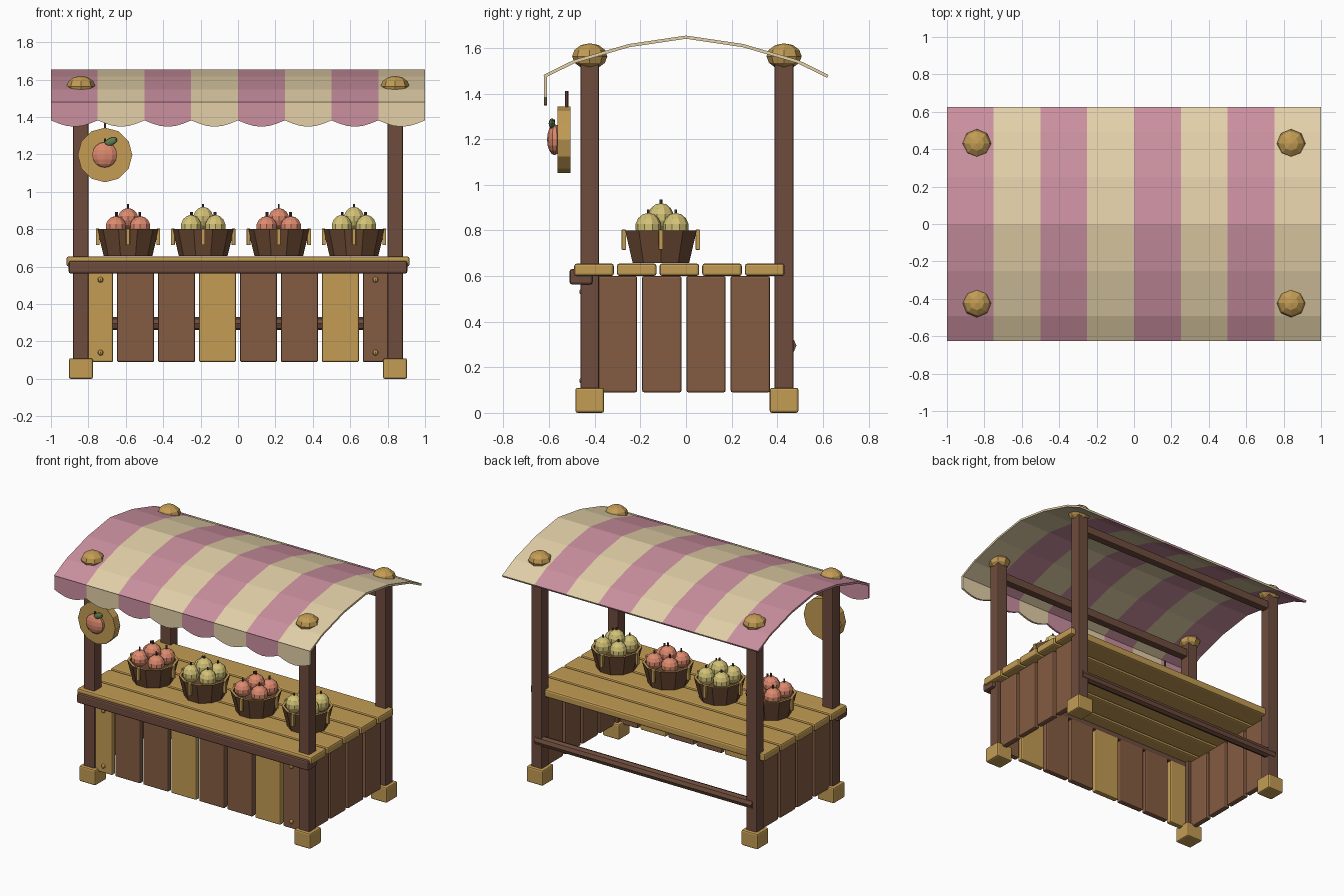
import bpy, bmesh
from math import sin, cos, pi, radians

if "Cube" in bpy.data.objects:
    bpy.data.objects.remove(bpy.data.objects["Cube"])


def mat(name, hexcode):
    def lin(c):
        return c / 12.92 if c <= 0.04045 else ((c + 0.055) / 1.055) ** 2.4
    m = bpy.data.materials.new(name)
    m.diffuse_color = [lin(int(hexcode[i:i + 2], 16) / 255) for i in (0, 2, 4)] + [1]
    m.use_nodes = True
    m.node_tree.nodes["Principled BSDF"].inputs["Base Color"].default_value = m.diffuse_color
    return m


GOLD = mat("light_wood", "C39C54")
DARK = mat("dark_wood", "6E4C3D")
BROWN = mat("brown_wood", "855C42")
WEAVE = mat("basket_wood", "6B4932")
PINK = mat("pink_cloth", "CB90A0")
CREAM = mat("cream_cloth", "E3D0A8")
RED = mat("red_fruit", "DD8A6E")
YELLOW = mat("yellow_fruit", "D3C277")
GREEN = mat("leaf_green", "5F8050")
STEM = mat("stem_brown", "5A4030")


def make(name, bm, *mats):
    bmesh.ops.recalc_face_normals(bm, faces=bm.faces)
    me = bpy.data.meshes.new(name)
    bm.to_mesh(me)
    bm.free()
    for m in mats:
        me.materials.append(m)
    ob = bpy.data.objects.new(name, me)
    bpy.context.collection.objects.link(ob)
    return ob


def box(name, x, y, z, m, bevel=0.01):
    """Bevelled box from (min, max) ranges."""
    bm = bmesh.new()
    bmesh.ops.create_cube(bm, size=1)
    for v in bm.verts:
        v.co = [r[0] + (c + 0.5) * (r[1] - r[0]) for c, r in zip(v.co, (x, y, z))]
    ob = make(name, bm, m)
    if bevel:
        b = ob.modifiers.new("bevel", "BEVEL")
        b.width, b.segments = bevel, 2
    return ob


def ball(name, loc, scale, m, seg=8, rings=6):
    bm = bmesh.new()
    bmesh.ops.create_uvsphere(bm, u_segments=seg, v_segments=rings, radius=1)
    ob = make(name, bm, m)
    ob.location, ob.scale = loc, scale
    return ob


def rod(name, loc, r, length, m, seg=8, rot=(0, 0, 0)):
    bm = bmesh.new()
    bmesh.ops.create_cone(bm, cap_ends=True, segments=seg, radius1=r, radius2=r, depth=length)
    ob = make(name, bm, m)
    ob.location, ob.rotation_euler = loc, rot
    return ob


def cloth(name, xs, column, per_stripe):
    """Striped sheet: column(i, x) gives the points across the sheet at x."""
    bm = bmesh.new()
    cols = [[bm.verts.new(p) for p in column(i, x)] for i, x in enumerate(xs)]
    for i in range(len(cols) - 1):
        a, b = cols[i], cols[i + 1]
        for j in range(len(a) - 1):
            f = bm.faces.new((a[j], b[j], b[j + 1], a[j + 1]))
            f.material_index = (i // per_stripe) % 2
    ob = make(name, bm, PINK, CREAM)
    s = ob.modifiers.new("thickness", "SOLIDIFY")
    s.thickness, s.offset = 0.014, 0


# posts, feet and domed caps
for side, sx in (("left", -1), ("right", 1)):
    for end, y in (("front", -0.422), ("back", 0.43)):
        x = sx * 0.84
        n = f"{end}_{side}"
        box(n + "_post", (x - .041, x + .041), (y - .041, y + .041), (0.02, 1.54), DARK, .006)
        box(n + "_foot", (x - .064, x + .064), (y - .063, y + .063), (0, 0.11), GOLD)
        ball(n + "_cap", (x, y, 1.563), (.077, .077, .057), GOLD)

# long beams
for end, y in (("front", -0.422), ("back", 0.43)):
    box(end + "_top_beam", (-.82, .82), (y - .028, y + .028), (1.42, 1.48), DARK, .006)
box("counter_front_rail", (-.905, .905), (-.51, -.41), (.563, .63), DARK)
rod("back_lower_bar", (0, .449, .295), .035, 1.70, DARK, 8, (0, pi / 2, 0))

# counter top planks
for i in range(5):
    y = -0.403 + i * 0.187
    box(f"counter_plank_{i}", (-.917, .917), (y - .087, y + .087), (.6, .655), GOLD, .012)

# front panel planks
for i in range(8):
    x = (i - 3.5) * 0.219
    box(f"front_plank_{i}", (x - .099, x + .099), (-.452, -.412), (.09, .6),
        GOLD if i in (0, 3, 6) else BROWN, .008)

# side panel planks and studs
for side, sx in (("left", -1), ("right", 1)):
    for i in range(4):
        y = -0.3 + i * 0.194
        box(f"{side}_side_plank_{i}", (sx * .84 - .02, sx * .84 + .02),
            (y - .086, y + .086), (.09, .6), BROWN, .008)
    for z in (.14, .53):
        ball(f"{side}_stud", (sx * .735, -.453, z), (.015, .015, .015), GOLD)

# arched canopy
arch = [(-.622, 1.475), (-.49, 1.54), (-.25, 1.61), (0, 1.647),
        (.25, 1.61), (.49, 1.54), (.622, 1.475)]
cloth("canopy", [-1 + .25 * i for i in range(9)],
      lambda i, x: [(x, y, z) for y, z in arch], 1)

# scalloped front valance
N = 6
cloth("valance", [-1 + .25 * i / N for i in range(8 * N + 1)],
      lambda i, x: [(x, -.616, 1.478),
                    (x, -.616, 1.382 - .034 * sin(pi * (i % N) / N))], N)

# hanging round sign with fruit emblem
rod("sign_disc", (-.711, -.535, 1.197), .146, .056, GOLD, 12, (pi / 2, 0, 0))
rod("sign_hanger", (-.711, -.523, 1.365), .007, .09, DARK, 6)
ball("sign_fruit", (-.713, -.576, 1.198), (.07, .033, .068), RED, 10, 8)
rod("sign_fruit_stem", (-.711, -.58, 1.27), .006, .03, STEM, 6)
ball("sign_leaf", (-.68, -.588, 1.268), (.037, .014, .02), GREEN).rotation_euler = (0, radians(-25), 0)


def basket(i, cx, cy, m):
    # tapered ten-sided tub with a light rim
    bm = bmesh.new()
    S = 10
    rings = [[bm.verts.new((cx + r * cos(2 * pi * k / S), cy + r * sin(2 * pi * k / S), z))
              for k in range(S)]
             for r, z in ((.13, .657), (.165, .8), (.148, .8), (.138, .75))]
    for j in range(3):
        for k in range(S):
            q = (k + 1) % S
            f = bm.faces.new((rings[j][k], rings[j][q], rings[j + 1][q], rings[j + 1][k]))
            f.material_index = int(j == 1)
    bm.faces.new(rings[0])
    bm.faces.new(rings[3])
    make(f"basket_{i}", bm, WEAVE, GOLD)
    # four light slats
    for k in range(4):
        x, y = cx + .162 * cos(k * pi / 2), cy + .162 * sin(k * pi / 2)
        box(f"basket_{i}_slat_{k}", (x - .01, x + .01), (y - .01, y + .01), (.715, .803), GOLD, .003)
    # fruit pile: four below, one on top
    tall = 1.12 if m is YELLOW else 1
    for k, (dx, dy, z) in enumerate(((-.065, -.055, .815), (.065, -.055, .815),
                                     (-.06, .065, .815), (.06, .065, .815), (0, 0, .858))):
        ball(f"basket_{i}_fruit_{k}", (cx + dx, cy + dy, z), (.057, .057, .055 * tall), m, 10, 7)
        rod(f"basket_{i}_stem_{k}", (cx + dx, cy + dy, z + .06), .006, .035, STEM, 6)


for i, x in enumerate((-.588, -.186, .218, .62)):
    basket(i, x, -.11, YELLOW if i % 2 else RED)
